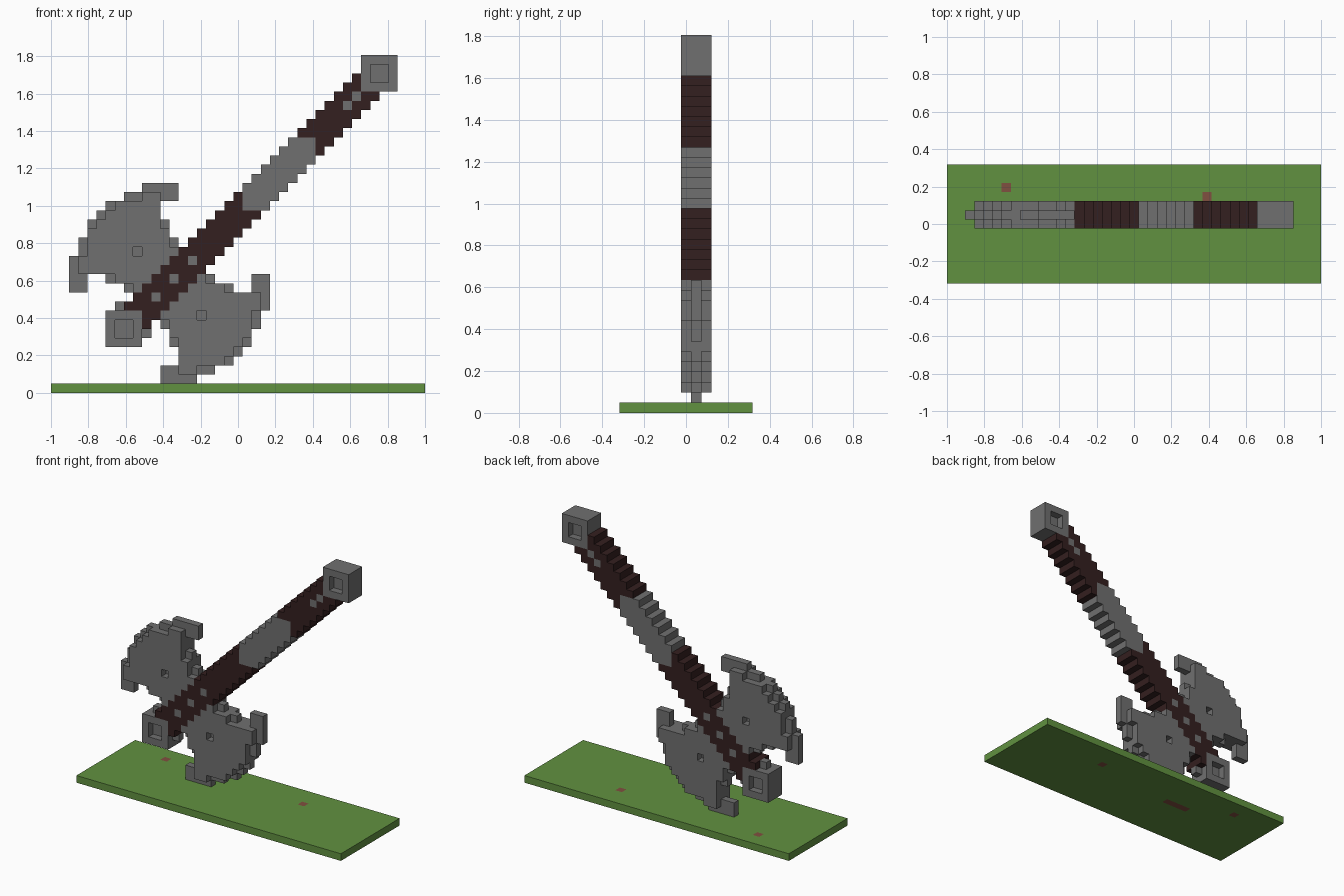
import bpy
import bmesh
from mathutils import Vector

cube = bpy.data.objects.get("Cube")
if cube:
    bpy.data.objects.remove(cube)

NX, NY = 41, 13          # block counts of the ground slab
U = 2 / NX               # edge of one block
MID = 7                  # middle layer of the axe
LAYERS = (6, 7, 8)


def material(name, rgb):
    m = bpy.data.materials.new(name)
    m.use_nodes = True
    m.diffuse_color = (*rgb, 1)
    bsdf = m.node_tree.nodes["Principled BSDF"]
    bsdf.inputs["Base Color"].default_value = (*rgb, 1)
    bsdf.inputs["Roughness"].default_value = 0.9
    return m


STEEL, WOOD, GRASS, STAIN = range(4)
MATERIALS = [
    material("steel_grey", (0.162, 0.162, 0.162)),
    material("dark_wood", (0.034, 0.014, 0.014)),
    material("grass_green", (0.12, 0.283, 0.051)),
    material("red_stain", (0.216, 0.08, 0.05)),
]

blocks = {}              # cell -> (part, colour)


def put(part, colour, i, k, layers=LAYERS):
    for j in layers:
        blocks.setdefault((i, j, k), (part, colour))


# Pommels: square blocks with a recess on the front and back
def pommel(part, i0, k0):
    for i in range(4):
        for k in range(4):
            recess = i in (1, 2) and k in (1, 2)
            put(part, STEEL, i0 + i, k0 + k, (MID,) if recess else LAYERS)


pommel("top_pommel", 34, 33)
pommel("bottom_pommel", 6, 5)
recessed = {(i0 + i, k0 + k) for i0, k0 in ((34, 33), (6, 5)) for i in (1, 2) for k in (1, 2)}

# Handle: diagonal stair with a steel grip and rivets
RIVETS = (11, 13, 15, 32, 33)
for i in range(8, 36):
    for k in range(i - 3, i + 2):
        if (i, k) in recessed:
            continue
        grip = 21 <= i <= 28 and 20 <= k <= 27
        rivet = k == i - 1 and i in RIVETS
        put("handle", STEEL if grip or rivet else WOOD, i, k)

# Small studs beside the bottom pommel
put("bottom_pommel", STEEL, 7, 9, (MID,))
put("bottom_pommel", STEEL, 10, 6, (MID,))

# Blades: half an outline in rows, reflected about the blade axis
HALF = {7: (1, 4), 6: (-1, 4), 5: (-3, 2), 4: (-4, 2), 3: (-3, 3),
        2: (-2, 3), 1: (-1, 4), 0: (0, 4), -1: (1, 3), -2: (2, 2)}
THIN = {(3, 6), (4, 6), (-1, 6), (0, 6), (-3, 5), (-4, 4), (3, 3), (4, 1), (0, 0)}
for b, (left, right) in HALF.items():
    for a in range(left, right + 1):
        layers = (MID,) if b == 7 or (a, b) in THIN else LAYERS
        for da, db in ((a, b), (-b, -a)):
            i, k = 9 + da, 15 + db
            put("upper_blade", STEEL, i, k, layers)
            put("lower_blade", STEEL, k + 1, i - 1, layers)

# Ground slab with stained blocks
stains = {(6, 10), (28, 9)} | {(i, MID) for i in range(12, 16)}
for i in range(NX):
    for j in range(NY):
        put("ground_slab", STAIN if (i, j) in stains else GRASS, i, 0, (j,))

# Skin each part with its exposed block faces
ORIGIN = Vector((-1, -NY * U / 2, 0))


def build(part):
    bm = bmesh.new()
    for cell, (owner, colour) in blocks.items():
        if owner != part:
            continue
        for axis in range(3):
            for side in (0, 1):
                near = list(cell)
                near[axis] += 2 * side - 1
                if tuple(near) in blocks:
                    continue
                verts = []
                for s, t in ((0, 0), (1, 0), (1, 1), (0, 1)):
                    p = Vector(cell)
                    p[axis] += side
                    p[(axis + 1) % 3] += s
                    p[(axis + 2) % 3] += t
                    verts.append(bm.verts.new(ORIGIN + p * U))
                face = bm.faces.new(verts if side else verts[::-1])
                face.material_index = colour
    bmesh.ops.remove_doubles(bm, verts=bm.verts[:], dist=U / 100)
    mesh = bpy.data.meshes.new(part)
    bm.to_mesh(mesh)
    bm.free()
    for m in MATERIALS:
        mesh.materials.append(m)
    bpy.context.collection.objects.link(bpy.data.objects.new(part, mesh))


for part in ("ground_slab", "handle", "top_pommel", "bottom_pommel", "upper_blade", "lower_blade"):
    build(part)
